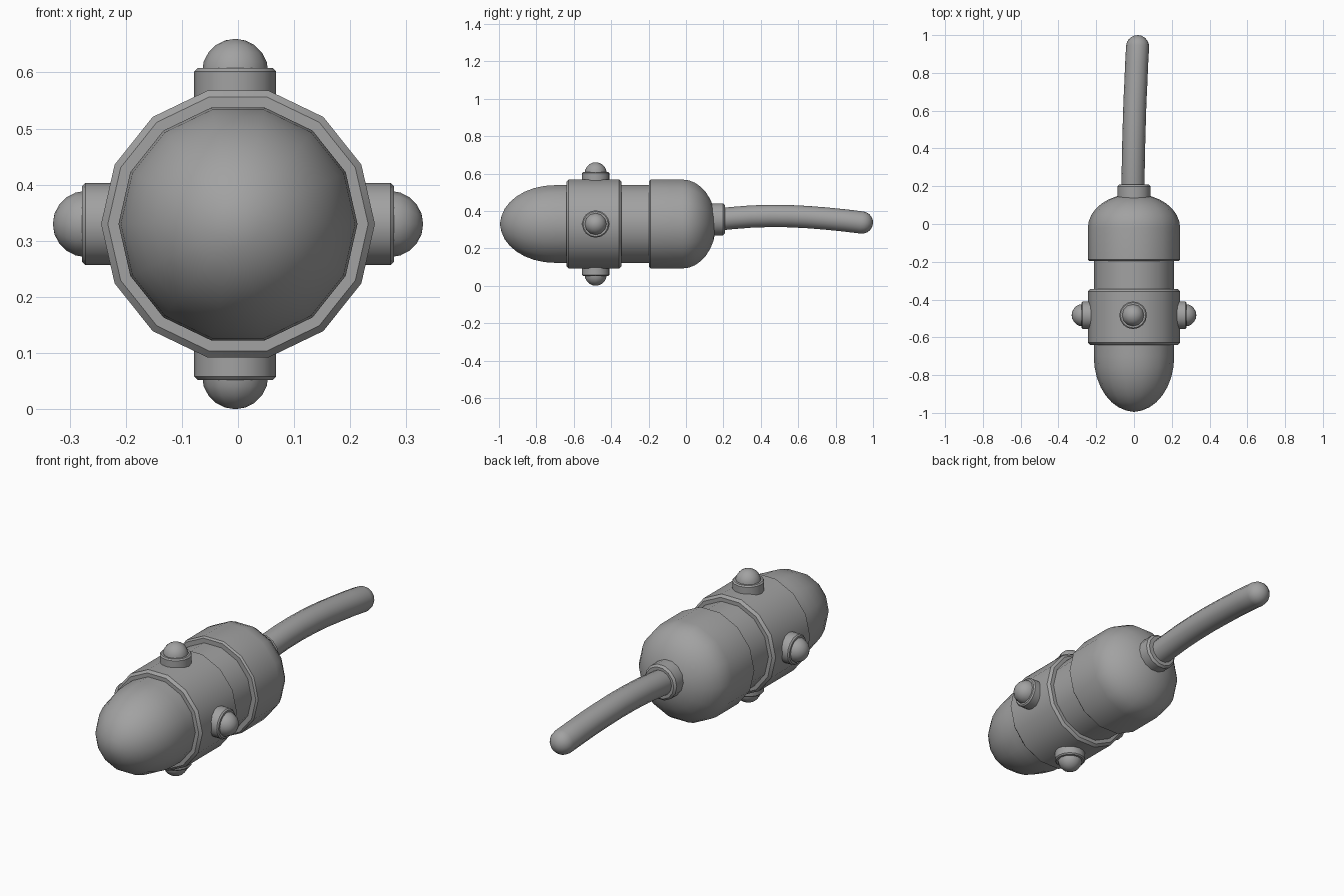
import bpy, bmesh, math
from mathutils import Vector, Matrix

if "Cube" in bpy.data.objects:
    bpy.data.objects.remove(bpy.data.objects["Cube"])

grey = bpy.data.materials.new("mid grey")
grey.diffuse_color = (0.36, 0.36, 0.36, 1)
grey.use_nodes = True
grey.node_tree.nodes["Principled BSDF"].inputs["Base Color"].default_value = grey.diffuse_color
CZ = 0.33  # height of the body axis


def finish(name, bm, angle=40):
    bmesh.ops.recalc_face_normals(bm, faces=bm.faces)
    me = bpy.data.meshes.new(name)
    bm.to_mesh(me)
    bm.free()
    ob = bpy.data.objects.new(name, me)
    bpy.context.collection.objects.link(ob)
    me.materials.append(grey)
    bpy.ops.object.select_all(action='DESELECT')
    ob.select_set(True)
    bpy.context.view_layer.objects.active = ob
    bpy.ops.object.shade_smooth_by_angle(angle=math.radians(angle))
    return ob


def skin(bm, rings, tip=None):
    """Bridge rings of points, close the first, close the last or join it to a tip."""
    vs = [[bm.verts.new(p) for p in r] for r in rings]
    n = len(vs[0])
    for a, b in zip(vs, vs[1:]):
        for i in range(n):
            j = (i + 1) % n
            bm.faces.new((a[i], a[j], b[j], b[i]))
    bm.faces.new(vs[0])
    if tip is None:
        bm.faces.new(vs[-1])
    else:
        t = bm.verts.new(tip)
        for i in range(n):
            bm.faces.new((vs[-1][i], vs[-1][(i + 1) % n], t))


def lathe(name, profile, origin, axis, sides, tip=None):
    """Turn (distance, radius) pairs around an axis."""
    axis = Vector(axis)
    u = Vector((1, 0, 0)) if abs(axis.x) < 0.5 else Vector((0, 1, 0))
    w = axis.cross(u)
    o = Vector(origin)
    angs = [math.tau * i / sides for i in range(sides)]
    rings = [[o + axis * d + (u * math.cos(a) + w * math.sin(a)) * r for a in angs]
             for d, r in profile]
    bm = bmesh.new()
    skin(bm, rings, None if tip is None else o + axis * tip)
    return finish(name, bm)


def dome(start, length, radius, steps):
    """Quarter ellipse without its tip."""
    return [(start + length * math.sin(math.pi / 2 * i / steps),
             radius * math.cos(math.pi / 2 * i / steps)) for i in range(steps)]


def band(a, b, r, bev):
    """Cylinder profile with softened rims."""
    return [(a, r - bev), (a + bev, r), (b - bev, r), (b, r - bev)]


# Body sections along the length
C = (0, 0, CZ)
lathe("nose", [(0.60, 0.213)] + dome(0.70, 0.293, 0.213, 8), C, (0, -1, 0), 14, 0.995)
lathe("sensor_band", band(-0.64, -0.345, 0.244, 0.012), C, (0, 1, 0), 14)
lathe("waist", [(-0.38, 0.213), (-0.17, 0.213)], C, (0, 1, 0), 14)
lathe("rear_dome", [(-0.197, 0.236), (-0.189, 0.244)] + dome(-0.02, 0.18, 0.244, 8),
      C, (0, 1, 0), 14, 0.16)
lathe("cable_collar", band(0.10, 0.208, 0.088, 0.01), (0, 0, 0.355), (0, 1, 0), 14)

# Four studs around the band
for name, d in (("top", (0, 0, 1)), ("bottom", (0, 0, -1)),
                ("left", (-1, 0, 0)), ("right", (1, 0, 0))):
    o = (-0.005 if d[2] else 0, -0.483, CZ)
    lathe(name + "_stud_base", band(0.20, 0.278, 0.073, 0.006), o, d, 16)
    lathe(name + "_stud_cap", [(0.26, 0.059)] + dome(0.271, 0.059, 0.059, 5), o, d, 12, 0.33)

# Bent cable with a rounded end
path = [Vector(p) for p in (
    (-0.005, 0.15, 0.352), (-0.005, 0.25, 0.362), (-0.003, 0.35, 0.370),
    (-0.001, 0.45, 0.373), (0.002, 0.55, 0.372), (0.005, 0.65, 0.367),
    (0.010, 0.75, 0.359), (0.014, 0.85, 0.349), (0.019, 0.94, 0.338))]
bm = bmesh.new()
rings = []


def ring(p, t, r):
    m = t.to_track_quat('Z', 'Y').to_matrix()
    return [p + m @ Vector((math.cos(k * math.tau / 14), math.sin(k * math.tau / 14), 0)) * r
            for k in range(14)]


R = 0.061
for i, p in enumerate(path):
    t = (path[min(i + 1, len(path) - 1)] - path[max(i - 1, 0)]).normalized()
    rings.append(ring(p, t, R))
for dist, r in dome(0, 0.06, R, 5)[1:]:
    rings.append(ring(p + t * dist, t, r))
skin(bm, rings, p + t * 0.06)
finish("cable", bm)
